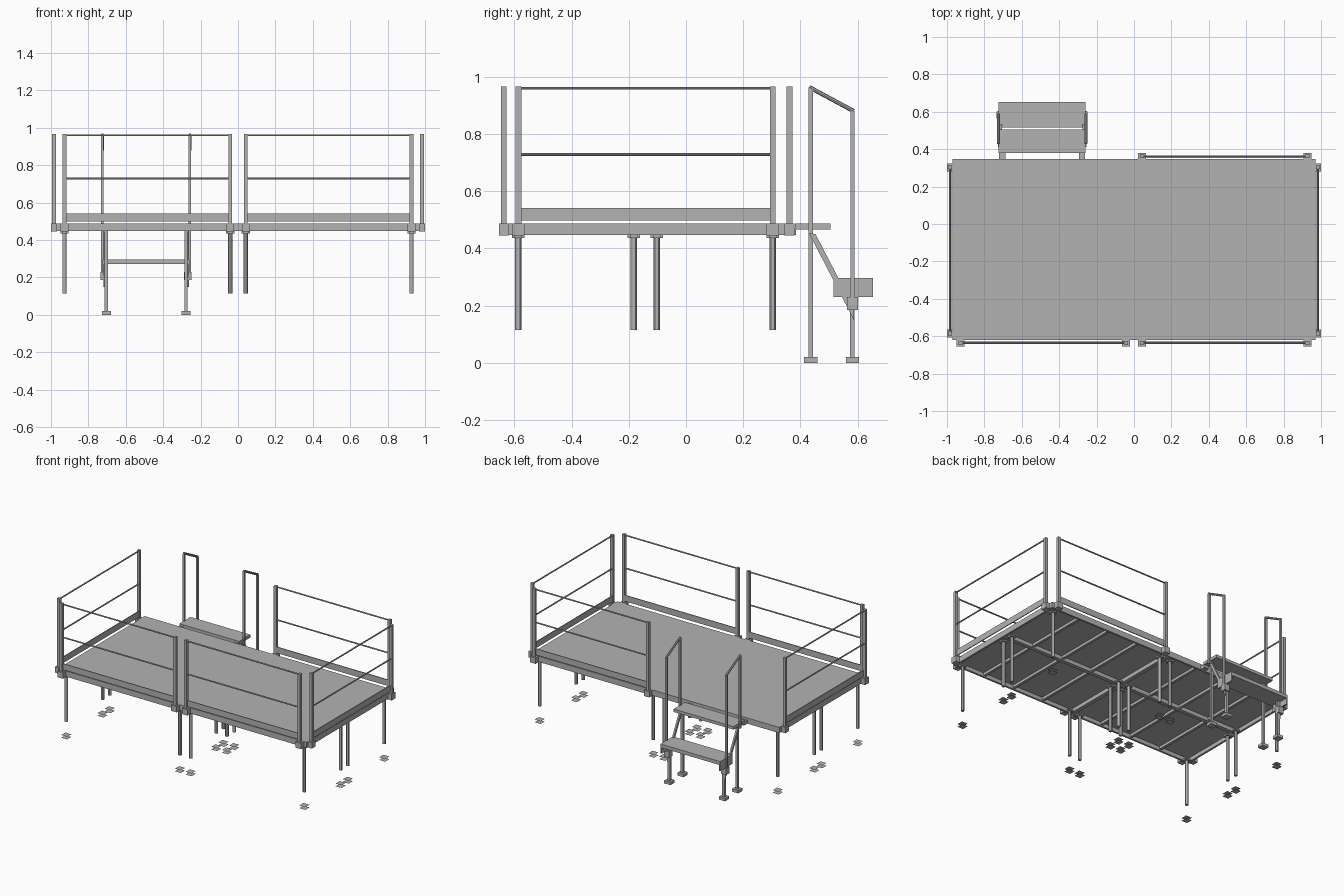
import bpy, bmesh
from mathutils import Vector, Matrix

if "Cube" in bpy.data.objects:
    bpy.data.objects.remove(bpy.data.objects["Cube"])

metal = bpy.data.materials.new("grey_metal")
metal.use_nodes = True
GREY = (0.45, 0.45, 0.45, 1)
metal.diffuse_color = GREY
metal.node_tree.nodes["Principled BSDF"].inputs["Base Color"].default_value = GREY


class Part:
    """Collects simple shapes into one named object."""

    def __init__(self, name):
        self.name, self.bm = name, bmesh.new()

    def box(self, x, y, z):
        lo, hi = Vector((x[0], y[0], z[0])), Vector((x[1], y[1], z[1]))
        m = Matrix.Translation((lo + hi) / 2) @ Matrix.Diagonal((*(hi - lo), 1))
        bmesh.ops.create_cube(self.bm, size=1, matrix=m)

    def block(self, x, y, z, w, d):
        self.box((x - w / 2, x + w / 2), (y - d / 2, y + d / 2), z)

    def rod(self, a, b, r, sides=8):
        a, b = Vector(a), Vector(b)
        m = Matrix.Translation((a + b) / 2) @ (b - a).to_track_quat("Z", "Y").to_matrix().to_4x4()
        bmesh.ops.create_cone(self.bm, cap_ends=True, segments=sides, radius1=r, radius2=r,
                              depth=(b - a).length, matrix=m)

    def plate(self, x, y, z, size):
        bmesh.ops.create_grid(self.bm, x_segments=1, y_segments=1, size=size / 2,
                              matrix=Matrix.Translation((x, y, z)))

    def done(self, smooth=False):
        mesh = bpy.data.meshes.new(self.name)
        self.bm.to_mesh(mesh)
        self.bm.free()
        mesh.materials.append(metal)
        ob = bpy.data.objects.new(self.name, mesh)
        bpy.context.collection.objects.link(ob)
        if smooth:
            bpy.ops.object.select_all(action="DESELECT")
            ob.select_set(True)
            bpy.context.view_layer.objects.active = ob
            bpy.ops.object.shade_smooth_by_angle()


LEFT, FRONT, MID, BACK = 0.97, -0.62, -0.138, 0.347
TOP, LOW = 0.487, 0.447
LEG_X = (-0.928, -0.042, 0.042, 0.928)
LEG_Y = (-0.586, -0.182, -0.102, 0.303)

# Four deck modules, each with a panel, a perimeter frame and cross bars
panel, frame, bars = Part("deck_panels"), Part("deck_frames"), Part("cross_bars")
t = 0.014
for x0, x1 in ((-LEFT, 0), (0, LEFT)):
    for y0, y1 in ((FRONT, MID), (MID, BACK)):
        panel.box((x0, x1), (y0, y1), (0.474, TOP))
        for y in ((y0, y0 + t), (y1 - t, y1)):
            frame.box((x0, x1), y, (LOW, 0.475))
        for x in ((x0, x0 + t), (x1 - t, x1)):
            frame.box(x, (y0 + t, y1 - t), (LOW, 0.475))
        for i in (1, 2, 3):
            bars.block(x0 + (x1 - x0) * i / 4, (y0 + y1) / 2, (0.455, 0.475), 0.018, y1 - y0 - 2 * t)
for p in (panel, frame, bars):
    p.done()

# Deck legs with mounting brackets and separate ground pads
legs, heads, pads = Part("deck_legs"), Part("leg_brackets"), Part("ground_pads")
for x in LEG_X:
    for y in LEG_Y:
        legs.rod((x, y, 0.115), (x, y, LOW), 0.0115, 12)
        heads.block(x, y, (0.436, LOW), 0.044, 0.026)
        heads.block(x, y, (0.436, LOW), 0.026, 0.044)
        for z in (0.001, 0.02):
            pads.plate(x, y, z, 0.046)
legs.done(smooth=True)
heads.done()
pads.done()


# Guard rail: two posts with clamps, two rods and a toe board
def guard_rail(name, a, b, inward):
    a, b, inward = Vector(a), Vector(b), Vector(inward)
    along_x = abs(b.x - a.x) > abs(b.y - a.y)
    part = Part(name)
    for p in (a, b):
        part.block(p.x, p.y, (LOW, 0.967), 0.02, 0.02)
        part.block(p.x, p.y, (LOW - 0.002, TOP), *((0.042, 0.034) if along_x else (0.034, 0.042)))
    for z in (0.96, 0.728):
        part.rod((a.x, a.y, z), (b.x, b.y, z), 0.005)
    c, span = (a + b) / 2 + inward * 0.005, (b - a).length - 0.02
    part.block(c.x, c.y, (0.498, 0.541), *((span, 0.006) if along_x else (0.006, span)))
    part.done()


XO, XI = LEG_X[3], LEG_X[2]
guard_rail("front_right_rail", (-XO, -0.637), (-XI, -0.637), (0, 1))
guard_rail("front_left_rail", (XI, -0.637), (XO, -0.637), (0, 1))
guard_rail("back_left_rail", (XI, 0.362), (XO, 0.362), (0, -1))
for side, s in (("left", 1), ("right", -1)):
    guard_rail(side + "_side_rail", (s * 0.984, LEG_Y[0]), (s * 0.984, LEG_Y[3]), (-s, 0))

# Stair treads
CX = -0.491
upper, lower = Part("upper_tread"), Part("lower_tread")
upper.block(CX, 0.443, (0.466, TOP), 0.466, 0.125)
upper.done()
lower.block(CX, 0.584, (0.272, 0.297), 0.466, 0.138)
for s in (-1, 1):
    lower.block(CX + s * 0.229, 0.584, (0.23, 0.297), 0.008, 0.138)
lower.done()

# Stair sides: handrail, legs, sloping stringer, brackets and feet
Y1, Y2 = 0.436, 0.582
for side, s in (("left", 1), ("right", -1)):
    hx, lx = CX + s * 0.234, CX + s * 0.213
    hand = Part(side + "_handrail")
    hand.block(hx, Y1, (0.45, 0.962), 0.013, 0.015)
    hand.block(hx, Y2, (0.185, 0.88), 0.013, 0.015)
    hand.rod((hx, Y1 - 0.005, 0.964), (hx, Y2 + 0.005, 0.88), 0.0075)
    hand.done()

    support = Part(side + "_stair_legs")
    for y, top in ((Y1, 0.466), (Y2, 0.272)):
        support.block(lx, y, (0.02, top), 0.018, 0.016)
        support.block(lx, y, (0, 0.02), 0.048, 0.046)
    support.block((hx + lx) / 2, Y2, (0.185, 0.23), 0.04, 0.038)
    support.block(lx, 0.365, (LOW, 0.472), 0.034, 0.04)
    support.done()

    stringer = Part(side + "_stringer")
    ring = [stringer.bm.verts.new((lx + s * 0.003, y, z)) for y, z in
            ((0.432, 0.45), (0.453, 0.45), (0.588, 0.19), (0.588, 0.148))]
    face = stringer.bm.faces.new(ring)
    side_wall = bmesh.ops.extrude_face_region(stringer.bm, geom=[face])["geom"]
    bmesh.ops.translate(stringer.bm, vec=(s * 0.012, 0, 0),
                        verts=[v for v in side_wall if isinstance(v, bmesh.types.BMVert)])
    bmesh.ops.recalc_face_normals(stringer.bm, faces=stringer.bm.faces)
    stringer.done()
